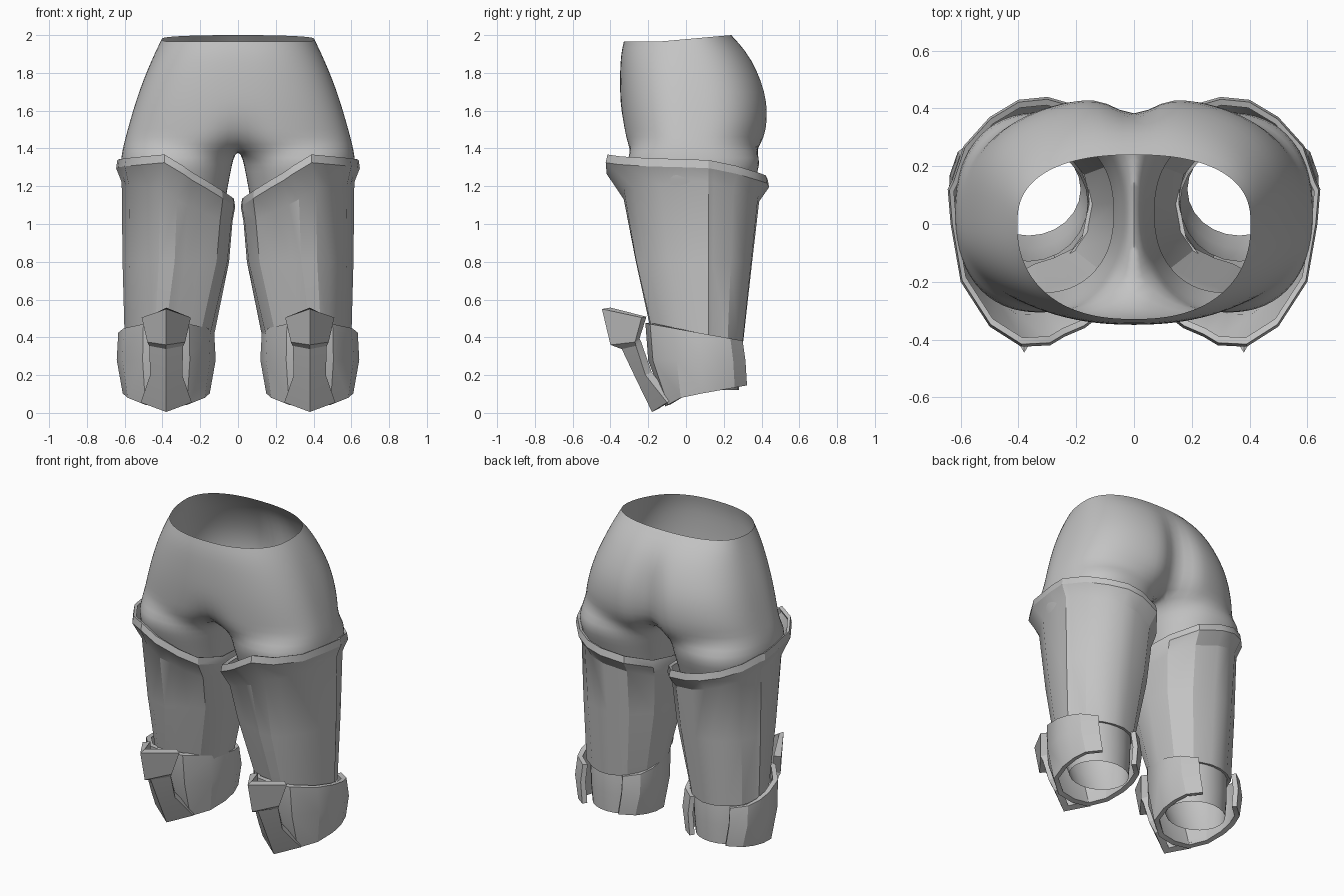
import bpy, bmesh, math

if "Cube" in bpy.data.objects:
    bpy.data.objects.remove(bpy.data.objects["Cube"])

grey = bpy.data.materials.new("plain_grey")
grey.diffuse_color = (0.55, 0.55, 0.55, 1)
grey.use_nodes = True
grey.node_tree.nodes["Principled BSDF"].inputs["Base Color"].default_value = grey.diffuse_color


def build(name, rows, closed, angle=30, thickness=0, subsurf=False):
    """Skin rows of points (listed top to bottom), then mirror to the other leg."""
    bm = bmesh.new()
    grid = [[bm.verts.new(p) for p in row] for row in rows]
    full = len(rows[-1])
    for a, b in zip(grid, grid[1:]):
        n = min(len(a), len(b))
        # a shorter row is an open half ring, joined to the first points of the next
        for i in range(n if closed and n == full else n - 1):
            j = (i + 1) % n
            bm.faces.new((a[i], b[i], b[j], a[j]))
    mesh = bpy.data.meshes.new(name)
    bm.to_mesh(mesh)
    bm.free()
    mesh.materials.append(grey)
    ob = bpy.data.objects.new(name, mesh)
    bpy.context.collection.objects.link(ob)
    if thickness:
        m = ob.modifiers.new("thickness", 'SOLIDIFY')
        m.thickness, m.offset = thickness, -1
    m = ob.modifiers.new("mirror", 'MIRROR')
    m.merge_threshold = 0.0005
    m.use_clip = True
    if subsurf:
        ob.modifiers.new("smooth", 'SUBSURF').levels = 1
    bpy.ops.object.select_all(action='DESELECT')
    ob.select_set(True)
    bpy.context.view_layer.objects.active = ob
    bpy.ops.object.convert(target='MESH')
    bpy.ops.object.shade_smooth_by_angle(angle=math.radians(angle))
    return ob


def spow(v, p):
    return math.copysign(abs(v) ** p, v)


# Fabric hips: half rings from front centre round the outside to back centre
M, K = 25, 7
# z, half width, front y, back y, front crease, back cleft, back squareness
hips = [(1.965, .405, -.33, .24, 0, 0, .8), (1.90, .44, -.345, .325, 0, .01, .8),
        (1.81, .483, -.35, .388, 0, .035, .75), (1.70, .525, -.35, .43, 0, .07, .7),
        (1.60, .557, -.345, .444, 0, .08, .7), (1.50, .585, -.335, .438, .02, .09, .7),
        (1.42, .607, -.325, .41, .08, .11, .75)]
rows = []
for k, (z, w, yf, yb, crease, cleft, sq) in enumerate(hips):
    row = []
    for i in range(M):
        t = math.pi * (i / (M - 1) - .5)
        x = w * spow(math.cos(t), .85) if 0 < i < M - 1 else 0
        y = spow(math.sin(t), sq) * yb if t > 0 else -spow(math.sin(t), .88) * yf
        y += crease * math.exp(-(x / .09) ** 2) if t < 0 else \
            -cleft * math.exp(-(x / .07) ** 2)
        lift = max(0, min(1, (y + .15) / .39)) * .035 * (1, .5, 0, 0, 0, 0, 0)[k]
        row.append((x, y, z + lift))
    rows.append(row)

# Crotch strip closes the last half ring into a leg opening
back, front = rows[-1][-1], rows[-1][0]
strip = []
for j in range(1, K + 1):
    f = j / (K + 1)
    strip.append((0, back[1] + (front[1] - back[1]) * f,
                  1.42 - .03 * math.sin(math.pi * f)))
rows[-1] = rows[-1] + strip

# Upper legs of the fabric, tucked inside the thigh armour
for z, cx, rx, ry in ((1.35, .323, .298, .355), (1.28, .331, .294, .345),
                      (1.20, .326, .272, .315), (1.10, .325, .255, .28)):
    row = []
    for i in range(M + K):
        if i < M:
            a = math.radians(-148 + 296 * i / (M - 1))
        else:
            a = math.radians(148 + 64 * (i - M + 1) / (K + 1))
        row.append((cx + rx * spow(math.cos(a), .88),
                    .04 + ry * spow(math.sin(a), .88), z))
    rows.append(row)
build("fabric_hips", rows, True, 60, subsurf=True)

# Thigh armour: rim x, y, z and lower edge x, y, from the front ridge outwards
thigh = [(.39, -.425, 1.36, .44, -.175), (.50, -.355, 1.35, .48, -.145),
         (.60, -.20, 1.34, .565, -.03), (.635, .0, 1.335, .59, .08),
         (.645, .12, 1.33, .60, .12), (.63, .15, 1.325, .585, .14),
         (.59, .27, 1.30, .55, .22), (.50, .37, 1.27, .47, .275),
         (.40, .43, 1.25, .40, .30), (.30, .44, 1.23, .33, .302),
         (.16, .40, 1.20, .23, .265), (.05, .26, 1.15, .155, .18),
         (.015, .08, 1.125, .13, .07), (.02, -.12, 1.13, .15, -.03),
         (.08, -.29, 1.17, .20, -.10), (.17, -.36, 1.225, .27, -.135),
         (.24, -.39, 1.265, .335, -.155), (.29, -.42, 1.30, .385, -.182)]


def rim_row(scale, dz):
    return [(.34 + (x - .34) * scale, .03 + (y - .03) * scale, z + dz)
            for x, y, z, _, _ in thigh]


def shell_row(fout, fin, fy, height):
    out = []
    for x, y, z, u, v in thigh:
        s = max(0, min(1, (x - .1) / .45))
        fx = fin + (fout - fin) * s
        out.append((x + (u - x) * fx, y + (v - y) * fy, height(y, z, v)))
    return out


build("thigh_armour", [
    rim_row(.93, 0), rim_row(.98, .008), rim_row(1, -.035),
    shell_row(.65, .12, .38, lambda y, z, v: z - .11 - .16 * max(0, -y - .05)),
    shell_row(.75, .28, .65, lambda y, z, v: .8),
    shell_row(1, 1, 1, lambda y, z, v: .40 - .1 * v)], True, 27, thickness=.02)

# Fabric tube behind the knee
rows = []
for z, cy, rx, ry in ((.50, .07, .205, .20), (.38, .085, .21, .20),
                      (.24, .10, .20, .185), (.12, .12, .18, .16)):
    rows.append([(.365 + rx * math.cos(a), cy + ry * math.sin(a), z)
                 for a in (math.tau * i / 24 for i in range(24))])
build("knee_fabric", rows, True, 40)

# Knee wings: open band wrapping the front and both sides
CX = .38
side = [(.145, .315), (.23, .25), (.258, .17), (.262, .08), (.232, -.05),
        (.125, -.175)]
band = ([(CX - x, y) for x, y in side] + [(CX, -.20)]
        + [(CX + x, y) for x, y in reversed(side)])


def wing_top(y):
    return .475 - (y + .2) * .18


def wing_bottom(y):
    return .08 + (y + .05) * (.3 if y < -.05 else .18)


top = [(CX + (x - CX) * .97, y - .015, wing_top(y)) for x, y in band]
mid = [(x, y, .55 * wing_top(y) + .45 * wing_bottom(y)) for x, y in band]
low = [(CX + (x - CX) * .88, y * .55 if y < 0 else y + .008, wing_bottom(y))
       for x, y in band]
build("knee_wings", [top, mid, low], False, 28, thickness=.03)

# Knee ridge plate: half width, edge y, edge z, ridge y, ridge z
plate = [(.13, -.235, .505, -.445, .55), (.10, -.27, .375, -.40, .36),
         (.09, -.265, .355, -.34, .338), (.085, -.215, .20, -.265, .18),
         (.135, -.10, .055, -.18, .005)]
build("knee_ridge_plate",
      [[(CX - w, ey, ez), (CX, ry, rz), (CX + w, ey, ez)]
       for w, ey, ez, ry, rz in plate], False, 20, thickness=.045)
